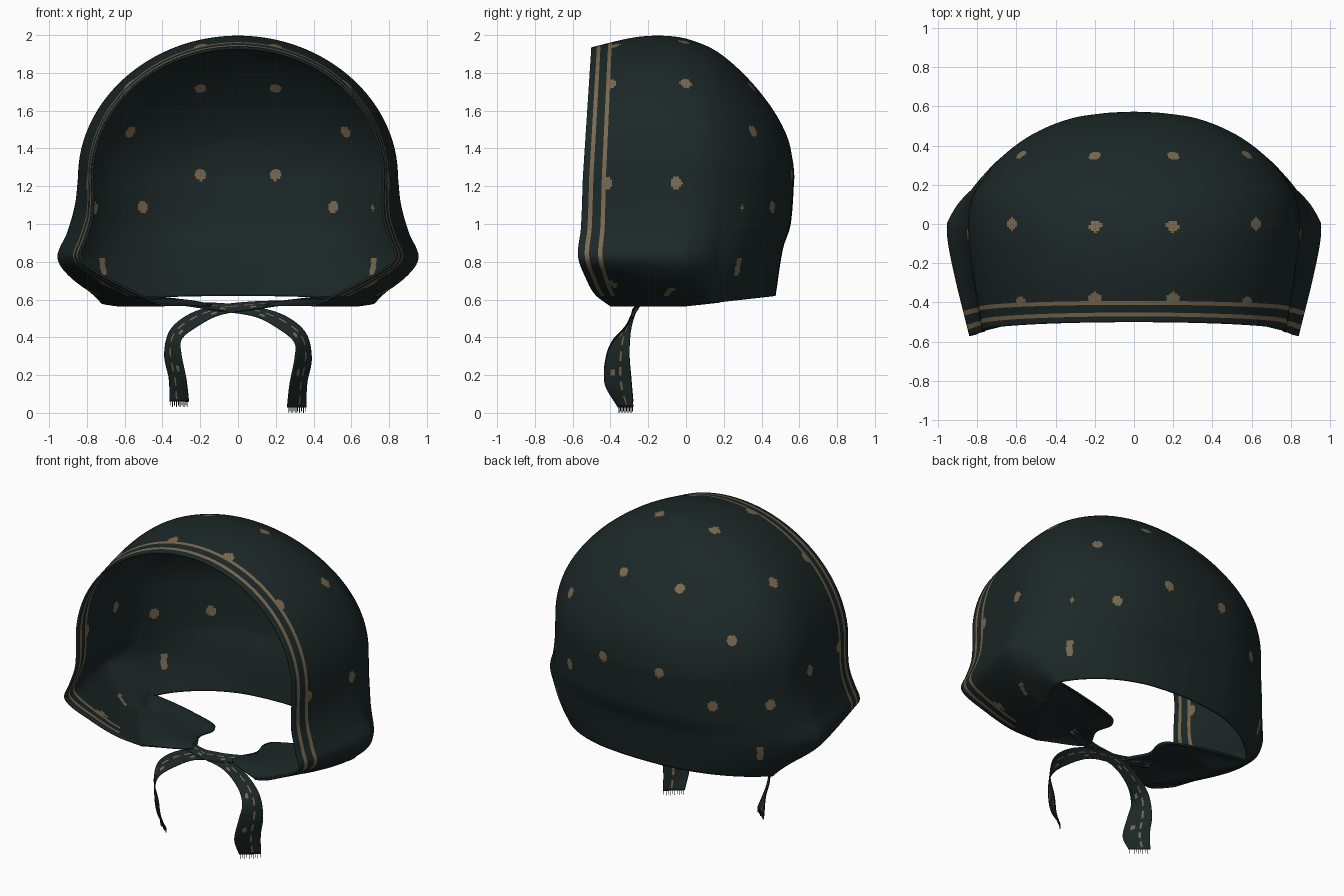
import bpy, bmesh, math
from mathutils import Vector, kdtree

cube = bpy.data.objects.get("Cube")
if cube:
    bpy.data.objects.remove(cube, do_unlink=True)


def material(name, rgb):
    mat = bpy.data.materials.new(name)
    mat.use_nodes = True
    mat.diffuse_color = (*rgb, 1)
    bsdf = mat.node_tree.nodes["Principled BSDF"]
    bsdf.inputs["Base Color"].default_value = (*rgb, 1)
    bsdf.inputs["Roughness"].default_value = 0.9
    return mat


CLOTH = material("dark green cloth", (0.0115, 0.0205, 0.02))
TRIM = material("tan trim", (0.19, 0.142, 0.082))


def hermite(keys, values, t):
    """Smooth curve through values placed at rising keys."""
    t = min(max(t, keys[0]), keys[-1])
    last = len(keys) - 1
    i = next(k for k in range(last) if t <= keys[k + 1])

    def slope(k):
        a, b = max(k - 1, 0), min(k + 1, last)
        return (values[b] - values[a]) / (keys[b] - keys[a])
    h = keys[i + 1] - keys[i]
    s = (t - keys[i]) / h
    bend = (slope(i) * (1 - s) - slope(i + 1) * s) * h
    flat = values[i + 1] - values[i]
    ease = s * s * (3 - 2 * s)
    return values[i] + flat * ease + bend * s * (1 - s)


def curve(pairs, t):
    keys, values = zip(*pairs)
    return hermite(keys, values, t)


def lengths(points):
    keys = [0]
    for a, b in zip(points, points[1:]):
        keys.append(keys[-1] + (Vector(b) - Vector(a)).length)
    return keys


def sample(points, count):
    """Evenly spaced points along a smooth path."""
    keys = lengths(points)
    points = [Vector(p) for p in points]
    return [hermite(keys, points, keys[-1] * i / (count - 1)) for i in range(count)]


def sheet(bm, rows, paint=lambda r, c: False):
    """Skin a grid of points; paint picks the trim faces."""
    grid = [[bm.verts.new(p) for p in row] for row in rows]
    for r in range(len(grid) - 1):
        for c in range(len(grid[r]) - 1):
            f = bm.faces.new((grid[r][c], grid[r][c + 1], grid[r + 1][c + 1], grid[r + 1][c]))
            f.smooth = True
            f.material_index = int(paint(r, c))


def finish(bm, name, thickness):
    mesh = bpy.data.meshes.new(name)
    bm.to_mesh(mesh)
    bm.free()
    obj = bpy.data.objects.new(name, mesh)
    bpy.context.collection.objects.link(obj)
    for mat in (CLOTH, TRIM):
        mesh.materials.append(mat)
    solid = obj.modifiers.new("cloth thickness", "SOLIDIFY")
    solid.thickness = thickness
    solid.offset = 0


# Hood: arches from the front rim to the back; each is (y, half width, top)
SPINE = [(-.5, .77, 1.93), (-.25, .815, 1.985), (-.05, .84, 1.985), (.1, .83, 1.94),
         (.2, .785, 1.88), (.33, .68, 1.76), (.45, .52, 1.61), (.53, .33, 1.46),
         (.56, .15, 1.33), (.568, 0, 1.25)]
# Width factors and depth shifts down the sides, from shoulder to hem
FLARE = [(0, 1), (.22, 1.02), (.44, 1.07), (.62, 1.13), (.74, 1.08), (.88, .94), (1, .76)]
RIM_FLARE = [(0, 1), (.3, 1), (.5, 1.05), (.62, 1.085), (.7, 1.03), (.8, .88), (.9, .71), (1, .52)]
RIM_SHIFT = [(0, -.045), (.4, -.055), (.62, -.07), (.78, -.03), (.91, .02), (1, .1)]
BACK_SHIFT = [(0, 0), (.4, -.02), (.6, -.06), (1, -.1)]
NECK_EDGE = [(-.4, .4), (-.27, .15), (-.1, .2), (.05, .2), (.12, .42), (.2, .85)]
SHOULDER = 1.25
ARC, LEG, FLAP = 90, 50, 14


def half_arch(y, width, top):
    front = max(0, 1 - (y + .5) / .45) ** 1.3
    back = min(max(y / .57, 0), 1)
    fade = 1 - .65 * min(1, back * 3)
    bottom = .57 + .05 * back
    points = []
    # domed crown
    for i in range(ARC):
        a = math.pi / 2 * i / ARC
        points.append((width * math.sin(a), y - .045 * front * (1 - math.cos(a)),
                       SHOULDER + (top - SHOULDER) * math.cos(a)))
    # flared side
    for i in range(LEG + 1):
        v = i / LEG
        body = 1 + (curve(FLARE, v) - 1) * fade
        x = width * (body + (curve(RIM_FLARE, v) - body) * front)
        shift = front * curve(RIM_SHIFT, v) + back * curve(BACK_SHIFT, v)
        points.append((x, y + shift, SHOULDER + (bottom - SHOULDER) * v))
    # flap turned in under the chin
    x, y, z = points[-1]
    edge = min(x, curve(NECK_EDGE, y))
    for i in range(1, FLAP + 1):
        t = i / FLAP
        rise = .07 * (x - edge) * math.sin(math.pi * t)
        points.append((x + (edge - x) * t, y, z + rise))
    return points


rows = []
for y, width, top in sample(SPINE, 180):
    half = half_arch(y, max(width, 0), top)
    rows.append([(-x, b, c) for x, b, c in reversed(half[1:])] + half)

hood = bmesh.new()
sheet(hood, rows, lambda r, c: r in (3, 4, 9, 10) and FLAP + 4 <= c < len(rows[0]) - FLAP - 5)
bmesh.ops.remove_doubles(hood, verts=hood.verts, dist=.0004)
bmesh.ops.recalc_face_normals(hood, faces=hood.faces)

# Painted dots, mirrored across the hood
DOTS = [(.2, -.385, 1.95), (.57, -.39, 1.73), (.8, -.42, 1.22), (.73, -.4, .66),
        (.2, -.01, 1.96), (.61, 0, 1.73), (.85, -.05, 1.21),
        (.2, .36, 1.73), (.58, .36, 1.49), (.2, .55, 1.26), (.5, .44, 1.09)]
# narrow dots that join into long marks low on the sides
MARKS = [(.8, -.08, .66), (.77, -.09, .635), (.74, -.1, .61),
         (.7, .25, .75), (.7, .25, .775), (.7, .25, .8)]
spots = [((side * x, y, z), radius) for group, radius in ((DOTS, .031), (MARKS, .021))
         for x, y, z in group for side in (-1, 1)]
# the dots beside the back differ: one is mostly lost in a fold
spots += [((-.76, .23, 1.09), .031), ((.72, .29, 1.09), .014)]
hood.faces.ensure_lookup_table()
hood.faces.index_update()
tree = kdtree.KDTree(len(hood.faces))
for f in hood.faces:
    tree.insert(f.calc_center_median(), f.index)
tree.balance()
for spot, radius in spots:
    centre = tree.find(spot)[0]
    for _, index, _ in tree.find_range(centre, radius):
        hood.faces[index].material_index = 1
finish(hood, "hood", .012)

# Chin ties: path centres and the half width towards the inner edge
PATH = [(.3, -.2, .58), (.1, -.26, .565), (-.1, -.27, .54), (-.24, -.3, .485), (-.33, -.34, .41),
        (-.345, -.36, .31), (-.32, -.36, .18), (-.31, -.32, .06)]
REACH = [(0, -.04, -.005), (0, -.02, -.02), (.005, -.02, -.025), (.015, -.025, -.036),
         (.03, -.045, -.024), (.044, -.06, 0), (.045, -.07, 0), (.05, -.04, 0)]
STEPS, ACROSS = 70, 12


def chin_tie(name, side, drop, lift):
    """side mirrors the tie, drop lengthens its tail, lift separates the crossing."""
    bm = bmesh.new()
    keys = lengths(PATH)
    reaches = [Vector(r) for r in REACH]
    lines = []
    for i, mid in enumerate(sample(PATH, STEPS)):
        t = i / (STEPS - 1)
        reach = hermite(keys, reaches, keys[-1] * t)
        mid = mid + Vector((0, 0, lift * (1 - t) - drop * t * t))
        line = [mid + reach * (2 * c / ACROSS - 1) for c in range(ACROSS + 1)]
        lines.append([(p.x * side, p.y, p.z) for p in line])
    sheet(bm, lines, lambda r, c: c == 4 and r % 5 < 3 or c in (7, 8) and r % 14 < 2)
    # frayed threads at the end
    a, b = Vector(lines[-1][0]), Vector(lines[-1][-1])
    for i in range(10):
        p = a.lerp(b, (i + .3) / 10)
        q = a.lerp(b, (i + .5) / 10)
        down = Vector((0, 0, -.022 - .008 * (i % 2)))
        sheet(bm, [[p, q], [p + down, q + down]])
    finish(bm, name, .005)


chin_tie("right_chin_tie", 1, 0, .006)
chin_tie("left_chin_tie", -1, .03, -.004)
